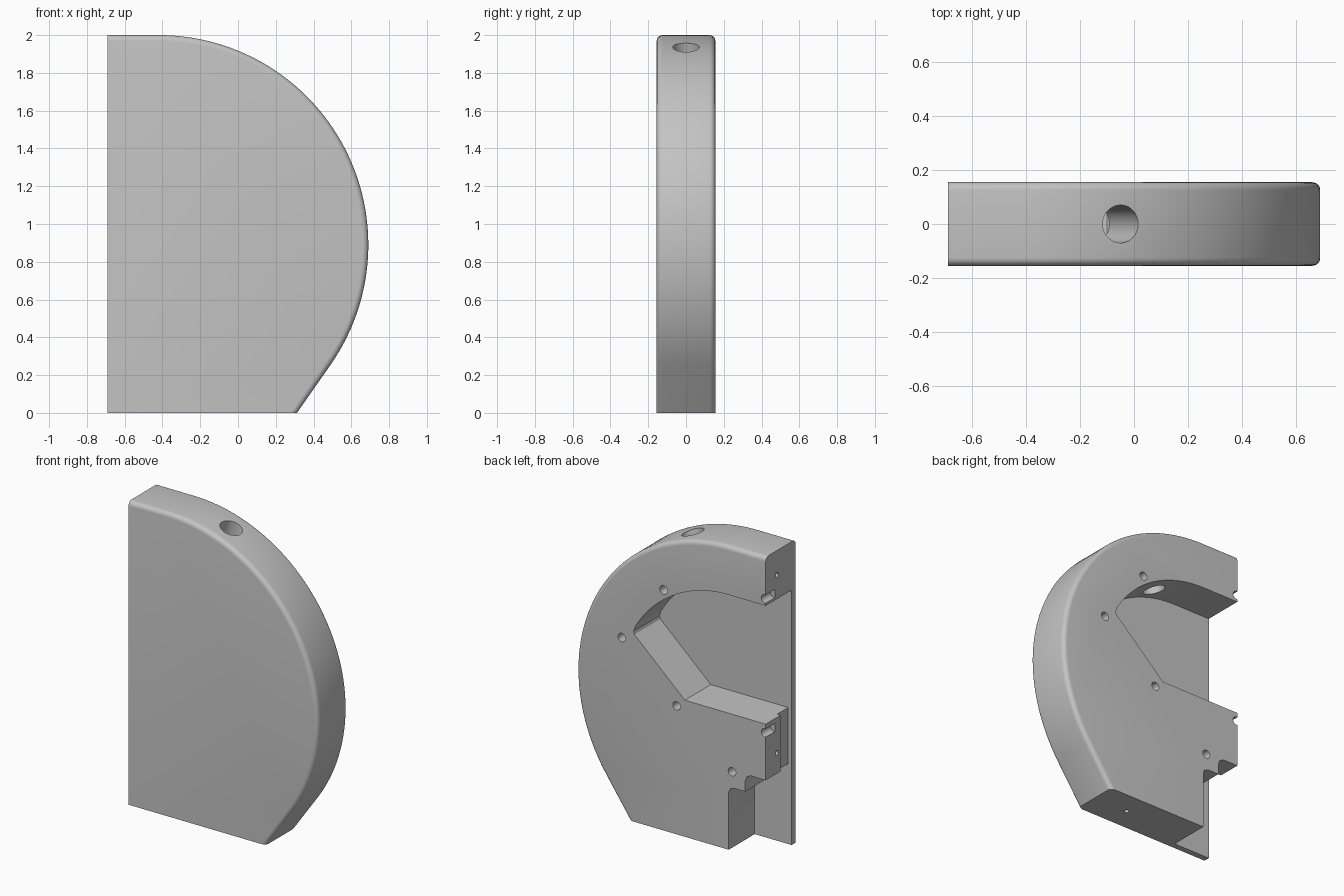
import bpy, bmesh
from math import radians, sin, cos
from mathutils import Vector

if "Cube" in bpy.data.objects:
    bpy.data.objects.remove(bpy.data.objects["Cube"])

HALF = 0.155                 # half thickness
FLOOR = -0.115               # inner face of the front plate
LEFT = -0.69                 # straight side
CX, CZ = -0.42, 0.89         # centre of the rounded rim

grey = bpy.data.materials.new("plain grey")
grey.use_nodes = True
grey.diffuse_color = (0.55, 0.55, 0.55, 1)
grey.node_tree.nodes["Principled BSDF"].inputs["Base Color"].default_value = grey.diffuse_color


def arc(radius, start, end, steps):
    angles = [radians(start + (end - start) * i / steps) for i in range(steps + 1)]
    return [(CX + radius * cos(a), CZ + radius * sin(a)) for a in angles]


def to_object(name, bm):
    bmesh.ops.recalc_face_normals(bm, faces=bm.faces)
    mesh = bpy.data.meshes.new(name)
    bm.to_mesh(mesh)
    bm.free()
    mesh.materials.append(grey)
    obj = bpy.data.objects.new(name, mesh)
    bpy.context.collection.objects.link(obj)
    return obj


def prism(points, y0, y1):
    """Extrude an x-z outline along y."""
    bm = bmesh.new()
    face = bm.faces.new([bm.verts.new((x, y0, z)) for x, z in points])
    new = bmesh.ops.extrude_face_region(bm, geom=[face])["geom"]
    bmesh.ops.translate(bm, vec=(0, y1 - y0, 0),
                        verts=[g for g in new if isinstance(g, bmesh.types.BMVert)])
    return bm


def rod(start, end, radius, sides=24):
    """Cylinder between two points."""
    a, b = Vector(start), Vector(end)
    bm = bmesh.new()
    bmesh.ops.create_cone(bm, cap_ends=True, segments=sides, radius1=radius,
                          radius2=radius, depth=(b - a).length)
    turn = (b - a).to_track_quat("Z", "Y").to_matrix()
    bmesh.ops.rotate(bm, matrix=turn, verts=bm.verts)
    bmesh.ops.translate(bm, vec=(a + b) / 2, verts=bm.verts)
    return bm


def cut(body, bm):
    cutter = to_object("cutter", bm)
    cutter.hide_render = True
    mod = body.modifiers.new("cut", "BOOLEAN")
    mod.operation = "DIFFERENCE"
    mod.solver = "EXACT"
    mod.object = cutter
    bpy.context.view_layer.objects.active = body
    bpy.ops.object.modifier_apply(modifier=mod.name)
    bpy.data.objects.remove(cutter)


# Housing body: flat top, round rim, slanted lower edge
outline = [(LEFT, 0), (LEFT, 2)] + arc(1.11, 90, -35, 56) + [(0.312, 0)]
bm = prism(outline, -HALF, HALF)


def is_rim(edge):
    a, b = (v.co for v in edge.verts)
    along_side = abs(a.y - b.y) < 1e-4
    on_left = max(a.x, b.x) < LEFT + 1e-4
    on_base = max(a.z, b.z) < 1e-4
    return along_side and not on_left and not on_base


bmesh.ops.bevel(bm, geom=[e for e in bm.edges if is_rim(e)], offset=0.03,
                offset_type="OFFSET", segments=5, profile=0.5, affect="EDGES")
body = to_object("housing", bm)

# Deep pocket open to the left and back
pocket = [(-0.8, 0.9), (-0.8, 1.68)] + arc(0.79, 90, 30, 28)
pocket += [(0.274, 1.255), (0.268, 1.235), (-0.1, 0.9)]
cut(body, prism(pocket, FLOOR, 0.3))

# Stepped notch in the lower left corner
notch = [(-0.8, -0.1), (-0.42, -0.1), (-0.42, 0.38), (-0.432, 0.405), (-0.46, 0.415),
         (-0.54, 0.415), (-0.54, 0.485), (-0.552, 0.515), (-0.58, 0.53), (-0.8, 0.53)]
cut(body, prism(notch, FLOOR, 0.3))

# Shallow groove on the end of the lower block
cut(body, prism([(-0.8, 0.47), (-0.665, 0.47), (-0.665, 0.95), (-0.8, 0.95)], FLOOR, 0.0))

# Radial hole through the rim
tilt = radians(70.5)
ray = Vector((cos(tilt), 0, sin(tilt)))
centre = Vector((CX, 0, CZ))
cut(body, rod(centre + ray * 0.65, centre + ray * 1.2, 0.07, 40))

# Blind screw holes in the back
for x, z in [(0.055, 1.585), (0.36, 1.19), (-0.04, 0.847), (-0.444, 0.52),
             (-0.685, 1.725), (-0.685, 0.842)]:
    cut(body, rod((x, 0.06, z), (x, 0.3, z), 0.028))

# Pin holes in the straight side and the base
for z in (1.84, 0.667):
    cut(body, rod((-0.8, 0.04, z), (-0.57, 0.04, z), 0.015, 16))
cut(body, rod((0.06, 0, -0.1), (0.06, 0, 0.12), 0.015, 16))

# Smooth rounded surfaces, keep crisp edges
bpy.ops.object.select_all(action="DESELECT")
body.select_set(True)
bpy.context.view_layer.objects.active = body
bpy.ops.object.shade_smooth_by_angle(angle=radians(30))
